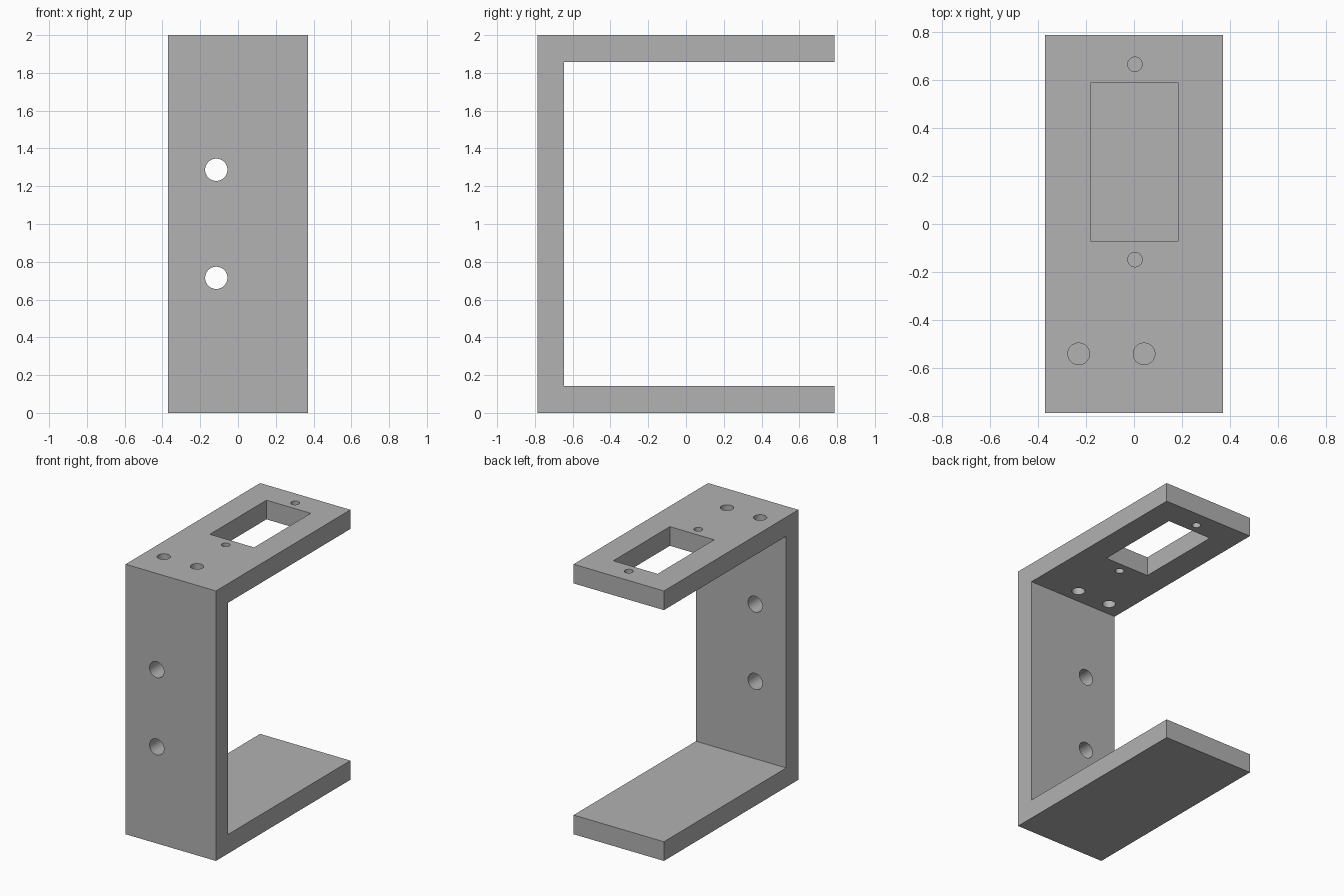
import bpy
import bmesh
from mathutils import Matrix, Vector

cube = bpy.data.objects.get("Cube")
if cube:
    bpy.data.objects.remove(cube, do_unlink=True)

grey = bpy.data.materials.new("plain_grey")
grey.use_nodes = True
colour = (0.445, 0.445, 0.445, 1)
grey.diffuse_color = colour
grey.node_tree.nodes["Principled BSDF"].inputs["Base Color"].default_value = colour

HALF_W, HALF_D, HEIGHT, WALL = 0.37, 0.787, 2.0, 0.142


def add_object(name, bm):
    bmesh.ops.recalc_face_normals(bm, faces=bm.faces)
    mesh = bpy.data.meshes.new(name)
    bm.to_mesh(mesh)
    bm.free()
    mesh.materials.append(grey)
    obj = bpy.data.objects.new(name, mesh)
    bpy.context.scene.collection.objects.link(obj)
    return obj


def drill(bm, centre, radius, axis):
    turn = Matrix.Rotation(1.5707963, 4, axis) if axis == 'X' else Matrix()
    bmesh.ops.create_cone(bm, cap_ends=True, segments=48, radius1=radius,
                          radius2=radius, depth=0.4,
                          matrix=Matrix.Translation(centre) @ turn)


# C-shaped bracket: side profile extruded across the width
inner = WALL - HALF_D
profile = [(-HALF_D, 0), (HALF_D, 0), (HALF_D, WALL), (inner, WALL),
           (inner, HEIGHT - WALL), (HALF_D, HEIGHT - WALL),
           (HALF_D, HEIGHT), (-HALF_D, HEIGHT)]
bm = bmesh.new()
side = bm.faces.new([bm.verts.new((-HALF_W, y, z)) for y, z in profile])
new = bmesh.ops.extrude_face_region(bm, geom=[side])["geom"]
bmesh.ops.translate(bm, vec=(2 * HALF_W, 0, 0),
                    verts=[v for v in new if isinstance(v, bmesh.types.BMVert)])
bracket = add_object("bracket", bm)

# Cutters: top window, its screw holes, cable holes and wall mounting holes
bm = bmesh.new()
top = HEIGHT - WALL / 2
size = Vector((0.363, 0.662, 0.4, 1))
bmesh.ops.create_cube(bm, size=1, matrix=Matrix.Translation((0.002, 0.258, top))
                      @ Matrix.Diagonal(size))
for y in (0.664, -0.148):
    drill(bm, (0.004, y, top), 0.03, 'Z')
for x in (-0.23, 0.042):
    drill(bm, (x, -0.54, top), 0.045, 'Z')
for z in (0.715, 1.287):
    drill(bm, (-0.115, inner - WALL / 2, z), 0.059, 'X')
cutter = add_object("hole_cutter", bm)
cutter.hide_render = True
cutter.hide_viewport = True

cut = bracket.modifiers.new("holes", 'BOOLEAN')
cut.operation = 'DIFFERENCE'
cut.solver = 'EXACT'
cut.object = cutter

# Bake the cuts, then smooth only the hole walls
bpy.context.view_layer.objects.active = bracket
bracket.select_set(True)
bpy.ops.object.modifier_apply(modifier=cut.name)
bpy.data.objects.remove(cutter, do_unlink=True)
bpy.ops.object.shade_smooth_by_angle()
